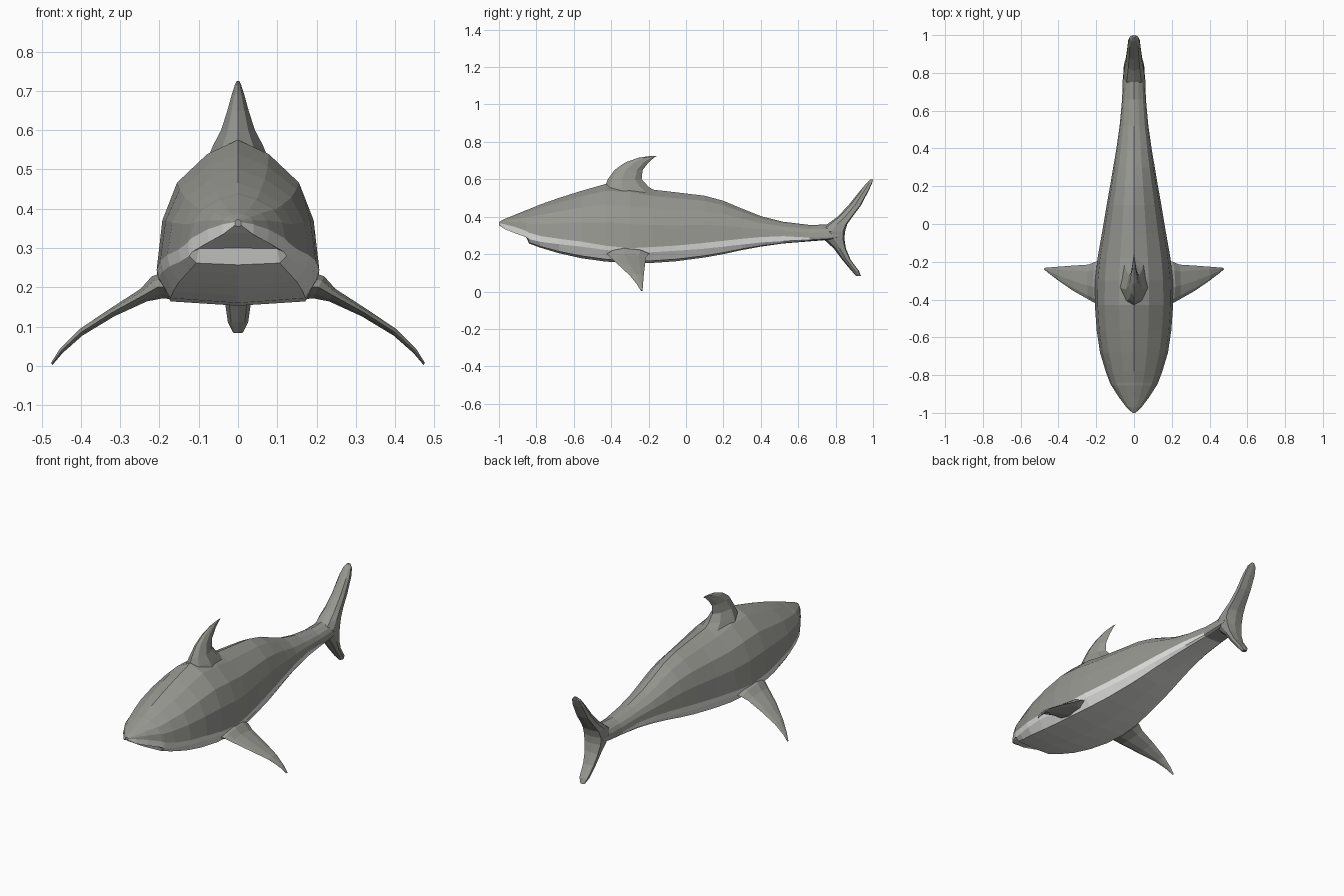
import bpy, bmesh
from mathutils import Vector


def material(name, rgb):
    m = bpy.data.materials.new(name)
    m.diffuse_color = (*rgb, 1)
    return m


GREY = material("shark grey", (0.31, 0.31, 0.285))
PALE = material("pale belly", (0.80, 0.80, 0.78))


def loft(name, rings, pale=(), pale_end=0.0):
    """Skin equal-length rings; segments listed in pale are light up to y = pale_end."""
    bm = bmesh.new()
    vs = [[bm.verts.new(p) for p in r] for r in rings]
    n = len(rings[0])
    for a, b in zip(vs, vs[1:]):
        for i in range(n):
            j = (i + 1) % n
            f = bm.faces.new((a[i], a[j], b[j], b[i]))
            if i in pale and f.calc_center_median().y < pale_end:
                f.material_index = 1
    bm.faces.new(vs[0])
    bm.faces.new(vs[-1])
    bmesh.ops.recalc_face_normals(bm, faces=bm.faces)
    me = bpy.data.meshes.new(name)
    bm.to_mesh(me)
    bm.free()
    me.materials.append(GREY)
    me.materials.append(PALE)
    ob = bpy.data.objects.new(name, me)
    bpy.context.collection.objects.link(ob)
    return ob


THIN = [(0.12, 0.6), (0.4, 1.0), (0.8, 0.65)]
BLUNT = [(0.15, 0.65), (0.5, 0.95), (0.93, 0.9)]


def foil(front, back, thick, side=THIN):
    """Fin cross-section between two edge points, thick = half-thickness vector."""
    f, b, t = Vector(front), Vector(back), Vector(thick)
    up = [f.lerp(b, u) + t * k for u, k in side]
    down = [f.lerp(b, u) - t * k for u, k in reversed(side)]
    return [f] + up + [b] + down


# Body: y, top, bottom, half width, stripe low, stripe high
stations = [
    (-1.00, 0.372, 0.355, 0.008, 0.358, 0.366),
    (-0.97, 0.388, 0.338, 0.040, 0.334, 0.360),
    (-0.92, 0.408, 0.322, 0.078, 0.314, 0.347),
    (-0.855, 0.435, 0.300, 0.120, 0.290, 0.324),
    (-0.84, 0.440, 0.257, 0.128, 0.280, 0.314),
    (-0.78, 0.465, 0.235, 0.150, 0.266, 0.297),
    (-0.68, 0.500, 0.205, 0.180, 0.253, 0.282),
    (-0.56, 0.538, 0.178, 0.198, 0.240, 0.267),
    (-0.43, 0.575, 0.160, 0.207, 0.222, 0.245),
    (-0.30, 0.570, 0.153, 0.206, 0.208, 0.232),
    (-0.18, 0.545, 0.153, 0.193, 0.210, 0.238),
    (-0.05, 0.530, 0.162, 0.170, 0.218, 0.246),
    (0.10, 0.512, 0.182, 0.145, 0.229, 0.260),
    (0.20, 0.485, 0.200, 0.127, 0.240, 0.271),
    (0.30, 0.443, 0.222, 0.110, 0.251, 0.282),
    (0.40, 0.403, 0.240, 0.093, 0.262, 0.291),
    (0.52, 0.373, 0.257, 0.076, 0.270, 0.296),
    (0.66, 0.356, 0.268, 0.063, 0.276, 0.288),
    (0.76, 0.358, 0.276, 0.060, 0.282, 0.290),
    (0.82, 0.355, 0.285, 0.054, 0.290, 0.298),
]
rings = []
for y, top, bot, w, lo, hi in stations:
    h = top - hi
    half = [(0.83 * w, bot + 0.2 * (lo - bot)), (0.97 * w, lo), (w, hi),
            (0.93 * w, hi + 0.38 * h), (0.75 * w, hi + 0.67 * h),
            (0.38 * w, hi + 0.89 * h)]
    right = [(x, y, z) for x, z in half]
    left = [(-x, y, z) for x, z in reversed(half)]
    rings.append([(0, y, bot)] + right + [(0, y, top)] + left)
loft("body", rings, pale=(0, 1, 2, 11, 12, 13), pale_end=0.65)

# Dorsal fin: z, front y, back y, half thickness
dorsal = [(0.52, -0.46, -0.14, 0.08), (0.56, -0.435, -0.20, 0.064),
          (0.60, -0.418, -0.237, 0.043), (0.65, -0.382, -0.232, 0.027),
          (0.69, -0.325, -0.20, 0.016), (0.715, -0.255, -0.172, 0.008),
          (0.725, -0.19, -0.155, 0.003)]
loft("dorsal_fin", [foil((0, a, z), (0, b, z), (t, 0, 0)) for z, a, b, t in dorsal])

# Tail fin: z, front y, back y, half thickness
tail = [(0.083, 0.91, 0.935, 0.012), (0.11, 0.885, 0.925, 0.027),
        (0.17, 0.835, 0.88, 0.036), (0.23, 0.79, 0.855, 0.046),
        (0.28, 0.735, 0.847, 0.056), (0.32, 0.70, 0.85, 0.060),
        (0.36, 0.755, 0.862, 0.056), (0.40, 0.81, 0.89, 0.047),
        (0.46, 0.868, 0.935, 0.040), (0.54, 0.932, 0.977, 0.034),
        (0.58, 0.965, 0.995, 0.024), (0.598, 0.985, 1.0, 0.008)]
loft("tail_fin", [foil((0, a, z), (0, b, z), (t, 0, 0), BLUNT) for z, a, b, t in tail])

# Pectoral fins: x, z, front y, back y, half thickness
pectoral = [(0.15, 0.205, -0.43, -0.19, 0.04), (0.205, 0.20, -0.42, -0.20, 0.028),
            (0.24, 0.18, -0.40, -0.215, 0.016), (0.32, 0.136, -0.355, -0.22, 0.010),
            (0.40, 0.085, -0.30, -0.226, 0.008), (0.45, 0.038, -0.262, -0.23, 0.006),
            (0.474, 0.005, -0.242, -0.232, 0.003)]
for s, side in ((1, "right"), (-1, "left")):
    loft("pectoral_fin_" + side,
         [foil((s * x, a, z), (s * x, b, z), (s * t * 0.5, 0, t))
          for x, z, a, b, t in pectoral])
